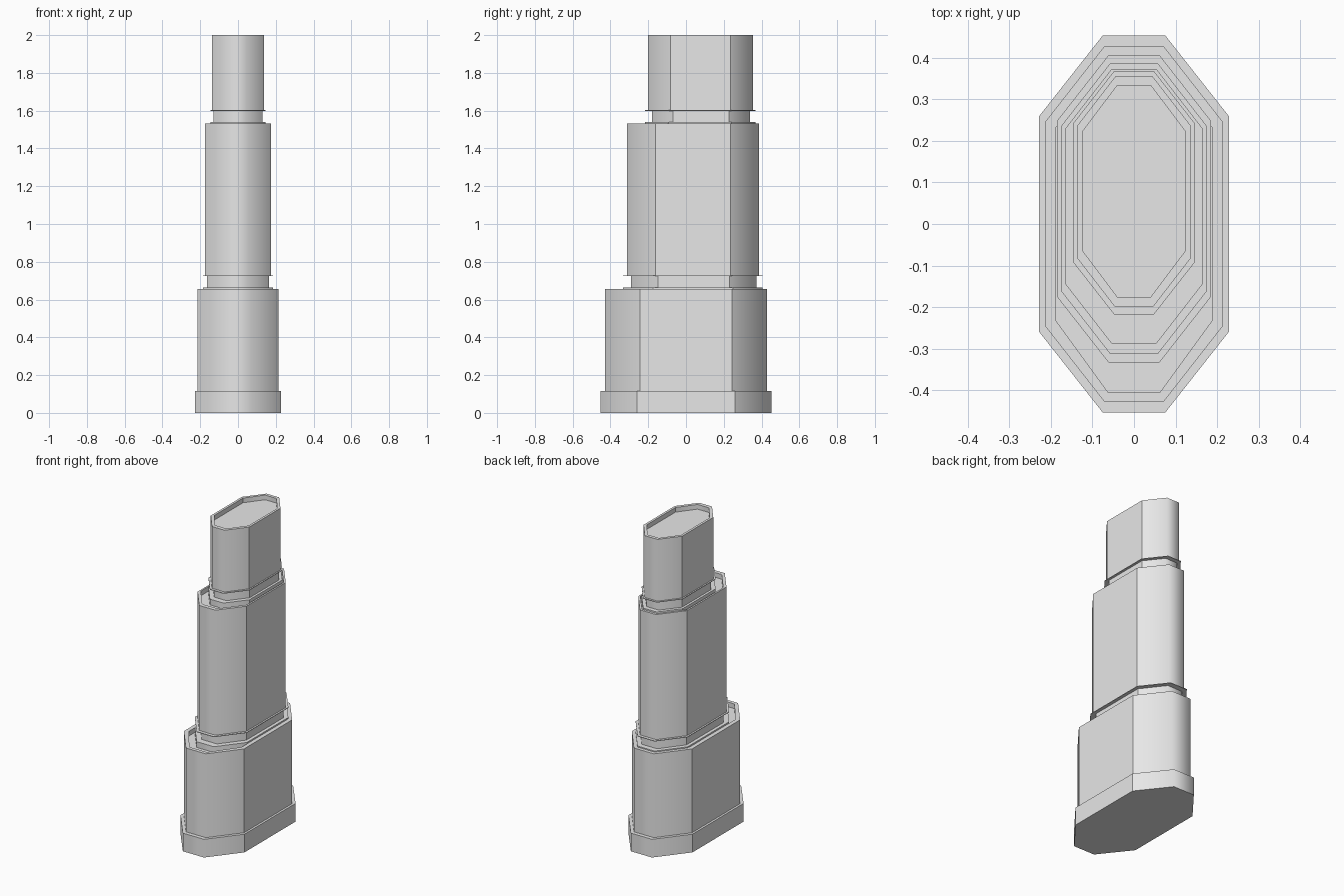
import bpy
import bmesh

cube = bpy.data.objects.get("Cube")
if cube:
    bpy.data.objects.remove(cube, do_unlink=True)

# Single flat colour
concrete = bpy.data.materials.new("light_grey")
concrete.use_nodes = True
GREY = (0.8, 0.8, 0.8, 1)
concrete.diffuse_color = GREY
concrete.node_tree.nodes["Principled BSDF"].inputs["Base Color"].default_value = GREY


def octagon(half_x, y0, y1, z):
    """Long octagon whose cut corners scale with its size."""
    flat, cut = half_x * 0.33, (y1 - y0) * 0.214
    right = [(flat, y0), (half_x, y0 + cut), (half_x, y1 - cut), (flat, y1)]
    left = [(-x, y) for x, y in reversed(right)]
    return [(x, y, z) for x, y in right + left]


def loft(name, rings):
    """Join octagon rings (half_x, y0, y1, z) into a closed solid."""
    bm = bmesh.new()
    loops = [[bm.verts.new(p) for p in octagon(*r)] for r in rings]
    bm.faces.new(reversed(loops[0]))
    for a, b in zip(loops, loops[1:]):
        for i in range(8):
            j = (i + 1) % 8
            bm.faces.new((a[i], a[j], b[j], b[i])).smooth = True
    bm.faces.new(loops[-1])
    # Rims and long-side corners stay crisp, the narrow ends shade smoothly
    for loop in loops:
        for i in range(8):
            bm.edges.get((loop[i], loop[(i + 1) % 8])).smooth = False
    for a, b in zip(loops, loops[1:]):
        for i in (1, 2, 5, 6):
            bm.edges.get((a[i], b[i])).smooth = False
    mesh = bpy.data.meshes.new(name)
    bm.to_mesh(mesh)
    bm.free()
    mesh.materials.append(concrete)
    bpy.context.collection.objects.link(bpy.data.objects.new(name, mesh))


def slab(name, size, z0, z1):
    loft(name, [(*size, z0), (*size, z1)])


def tier(name, outer, inner, z0, z1, depth=0.03):
    """Tower block with a parapet around a sunken roof."""
    loft(name, [(*outer, z0), (*outer, z1), (*inner, z1), (*inner, z1 - depth)])


# Base
slab("base", (0.228, -0.453, 0.453), 0, 0.117)

# Stepped tower blocks
tier("lower_block", (0.214, -0.428, 0.428), (0.188, -0.405, 0.405), 0.117, 0.656)
tier("middle_block", (0.174, -0.312, 0.386), (0.163, -0.286, 0.371), 0.727, 1.532)
tier("upper_block", (0.137, -0.2, 0.354), (0.122, -0.175, 0.333), 1.602, 2.0)

# Recessed necks between blocks, each with a foot below and a thin ledge above
necks = [
    ("lower", (0.164, -0.291, 0.372), (0.185, -0.333, 0.406), 0.626, 0.663, 0.727),
    ("upper", (0.131, -0.18, 0.339), (0.146, -0.217, 0.367), 1.502, 1.539, 1.602),
]
for label, neck, ledge, floor, foot_top, top in necks:
    slab(label + "_neck_foot", ledge, floor, foot_top)
    slab(label + "_neck", neck, foot_top, top)
    slab(label + "_ledge", ledge, top - 0.003, top + 0.001)
